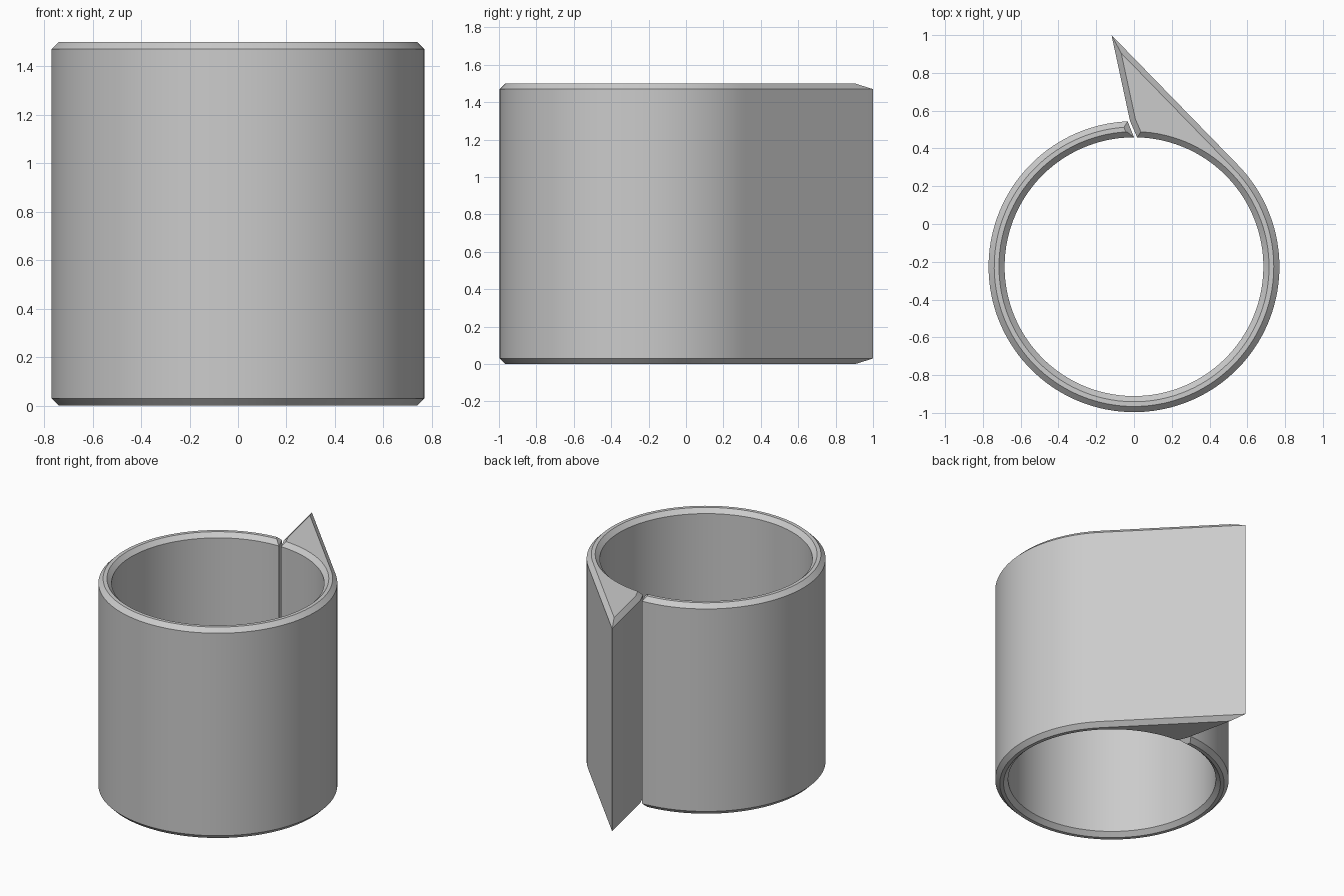
import bpy, bmesh
from math import sin, cos, pi, radians
from mathutils import Vector

if "Cube" in bpy.data.objects:
    bpy.data.objects.remove(bpy.data.objects["Cube"])

CENTRE = Vector((0, -0.226))
R_OUT, R_IN = 0.77, 0.685
HEIGHT, CHAMFER = 1.5, 0.03


def arc(r, a0, a1, n):
    """Points on an arc about the ring centre, angles in degrees."""
    return [CENTRE + r * Vector((cos(t), sin(t))) for t in
            (radians(a0 + (a1 - a0) * i / n) for i in range(n + 1))]


def inset(points, d):
    """Mitred inward offset of a counter-clockwise outline."""
    out = []
    for i, p in enumerate(points):
        a = (p - points[i - 1]).normalized()
        b = (points[(i + 1) % len(points)] - p).normalized()
        na, nb = Vector((-a.y, a.x)), Vector((-b.y, b.x))
        out.append(p + (na + nb) * d / (1 + na.dot(nb)))
    return out


# Split ring outline: outer arc, tangent flank to the tip, gap, inner arc
outline = arc(R_OUT, 92.5, 404.3, 120)
outline += [Vector((-0.119, 1.0)), Vector((-0.021, 0.545))]
outline += arc(R_IN, 448.6, 90.0, 120)
top = inset(outline, CHAMFER)

# Stack the chamfered levels and skin them
bm = bmesh.new()
levels = [(top, 0), (outline, CHAMFER), (outline, HEIGHT - CHAMFER), (top, HEIGHT)]
rings = [[bm.verts.new((p.x, p.y, z)) for p in pts] for pts, z in levels]
n = len(outline)
for lo, hi in zip(rings, rings[1:]):
    for i in range(n):
        j = (i + 1) % n
        bm.faces.new((lo[i], lo[j], hi[j], hi[i]))
bm.faces.new(rings[-1])
bm.faces.new(rings[0][::-1])
bmesh.ops.recalc_face_normals(bm, faces=bm.faces)

mesh = bpy.data.meshes.new("split_ring")
bm.to_mesh(mesh)
bm.free()
ring = bpy.data.objects.new("split_ring", mesh)
bpy.context.collection.objects.link(ring)

# Plain grey finish
grey = bpy.data.materials.new("light_grey")
grey.diffuse_color = (0.6, 0.6, 0.6, 1)
grey.use_nodes = True
grey.node_tree.nodes["Principled BSDF"].inputs["Base Color"].default_value = grey.diffuse_color
mesh.materials.append(grey)

# Smooth walls, sharp chamfer edges
bpy.context.view_layer.objects.active = ring
ring.select_set(True)
bpy.ops.object.shade_smooth_by_angle(angle=radians(25))
